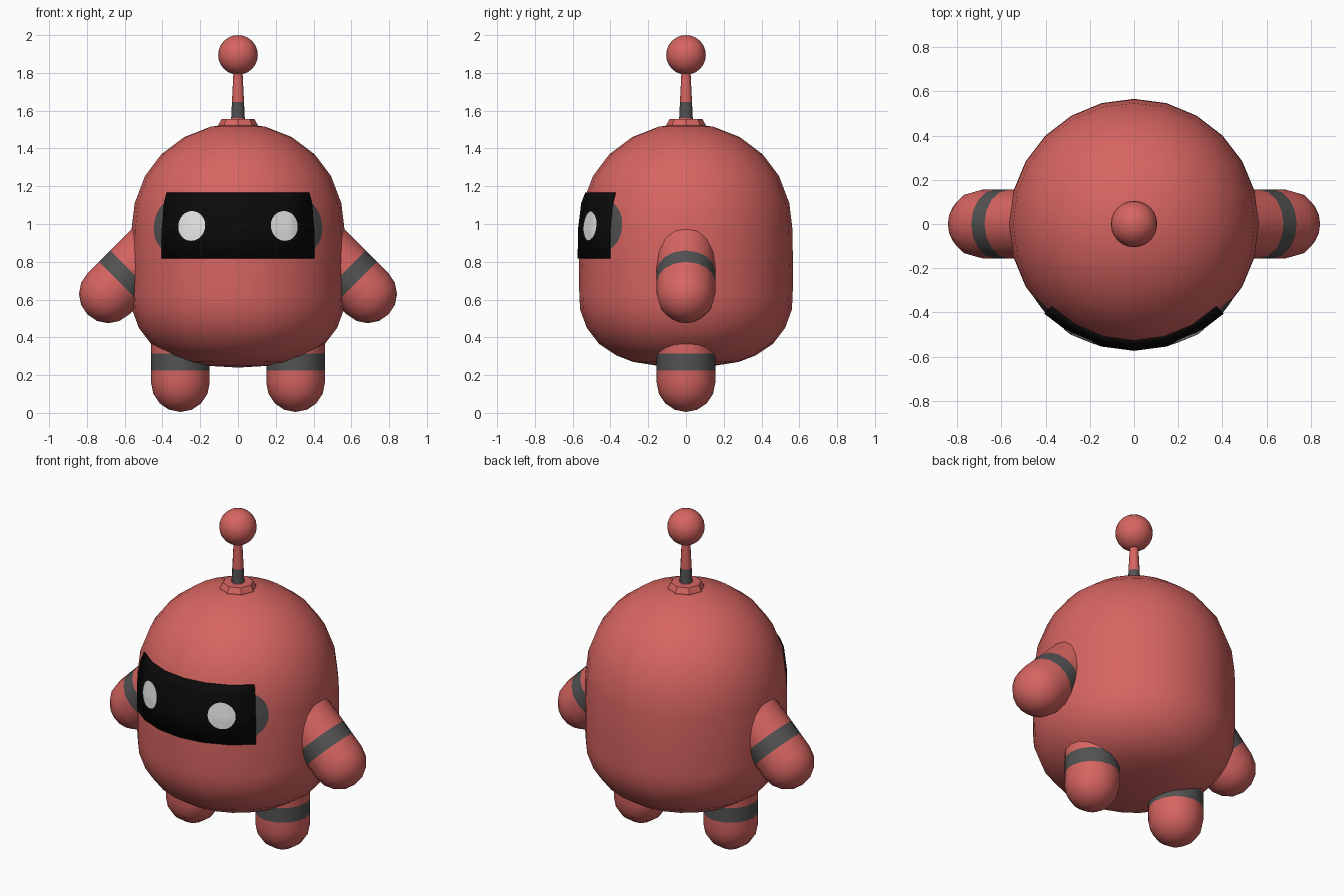
import bpy, bmesh, math

cube = bpy.data.objects.get("Cube")
if cube:
    bpy.data.objects.remove(cube, do_unlink=True)


def material(name, rgb):
    m = bpy.data.materials.new(name)
    m.use_nodes = True
    m.diffuse_color = (*rgb, 1)
    m.node_tree.nodes["Principled BSDF"].inputs["Base Color"].default_value = (*rgb, 1)
    return m


RED = material("coral red", (0.68, 0.13, 0.12))
GREY = material("dark grey", (0.085, 0.085, 0.085))
BLACK = material("black", (0.003, 0.003, 0.003))
WHITE = material("white", (0.8, 0.8, 0.8))


def finish(name, bm, mats, smooth=None):
    """Turn a bmesh into an object; smooth is an edge angle in degrees."""
    mesh = bpy.data.meshes.new(name)
    bmesh.ops.recalc_face_normals(bm, faces=bm.faces)
    bm.to_mesh(mesh)
    bm.free()
    for m in mats:
        mesh.materials.append(m)
    ob = bpy.data.objects.new(name, mesh)
    bpy.context.collection.objects.link(ob)
    if smooth:
        bpy.ops.object.select_all(action="DESELECT")
        ob.select_set(True)
        bpy.context.view_layer.objects.active = ob
        bpy.ops.object.shade_smooth_by_angle(angle=math.radians(smooth))
    return ob


def lathe(name, profile, sides, mats, smooth=None, band=None):
    """Spin (radius, z) points round z; segment number `band` gets material 1."""
    bm = bmesh.new()
    rings = []
    for r, z in profile:
        if r == 0:
            rings.append([bm.verts.new((0, 0, z))] * sides)
        else:
            rings.append([bm.verts.new((r * math.sin(a), -r * math.cos(a), z))
                          for a in (2 * math.pi * i / sides for i in range(sides))])
    for k, (lo, hi) in enumerate(zip(rings, rings[1:])):
        for i in range(sides):
            j = (i + 1) % sides
            f = bm.faces.new(list(dict.fromkeys((lo[i], lo[j], hi[j], hi[i]))))
            f.material_index = int(k == band)
    for ring, (r, z) in ((rings[0], profile[0]), (rings[-1], profile[-1])):
        if r > 0:
            bm.faces.new(ring)
    return finish(name, bm, mats, smooth)


# Domed body
SIDES = 24
BODY = [(0, 0.24), (0.14, 0.248), (0.28, 0.27), (0.37, 0.305), (0.46, 0.365),
        (0.525, 0.45), (0.56, 0.545), (0.565, 0.62), (0.566, 0.78), (0.564, 0.97),
        (0.547, 1.11), (0.492, 1.255), (0.405, 1.37), (0.285, 1.46), (0.145, 1.515),
        (0, 1.535)]
lathe("body", BODY, SIDES, [RED], smooth=60)


def on_body(angle, z, lift):
    """Point just above the faceted body wall; angle 0 is the front."""
    for (r0, z0), (r1, z1) in zip(BODY, BODY[1:]):
        if z0 <= z <= z1:
            r = r0 + (r1 - r0) * (z - z0) / (z1 - z0) + lift
            break
    step = 2 * math.pi / SIDES
    r *= math.cos(step / 2) / math.cos(angle % step - step / 2)
    return r * math.sin(angle), -r * math.cos(angle), z


# Face visor wrapped round the front
bm = bmesh.new()
rows = [[bm.verts.new(on_body(math.radians(a), z, 0.008)) for a in range(-45, 46, 15)]
        for z in (0.817, 0.97, 1.11, 1.167)]
for lo, hi in zip(rows, rows[1:]):
    for i in range(len(lo) - 1):
        bm.faces.new((lo[i], lo[i + 1], hi[i + 1], hi[i]))
visor = finish("visor", bm, [BLACK], smooth=30)
solid = visor.modifiers.new("thickness", "SOLIDIFY")
solid.thickness, solid.offset = 0.008, -1


def curved_disc(name, degrees, z, radius, lift, mat):
    """Round plate that follows the body wall."""
    bm = bmesh.new()
    n, rings = 24, []
    centre = bm.verts.new(on_body(math.radians(degrees), z, lift))
    for k in (1, 2, 3, 4):
        r = radius * k / 4
        rings.append([bm.verts.new(on_body(math.radians(degrees) + r * math.cos(t) / 0.565,
                                           z + r * math.sin(t), lift))
                      for t in (2 * math.pi * i / n for i in range(n))])
    for i in range(n):
        j = (i + 1) % n
        bm.faces.new((centre, rings[0][i], rings[0][j]))
        for lo, hi in zip(rings, rings[1:]):
            bm.faces.new((lo[i], hi[i], hi[j], lo[j]))
    return finish(name, bm, [mat], smooth=30)


def limb(name, length, band):
    """Round-ended limb with a grey band; its tip sphere centre is the origin."""
    r = 0.155
    prof = [(r * math.sin(math.radians(a)), -r * math.cos(math.radians(a)))
            for a in (0, 22.5, 45, 67.5, 90)]
    prof += [(r, band[0]), (r, band[1]), (r, length)]
    return lathe(name, prof, 16, [RED, GREY], smooth=35, band=5)


# Paired parts
for side, s in (("left", 1), ("right", -1)):
    curved_disc(side + "_ear_disc", s * 39.2, 0.99, 0.135, 0.003, GREY)
    curved_disc(side + "_eye", s * 25.7, 0.99, 0.079, 0.012, WHITE)
    leg = limb(side + "_leg", 0.26, (0.065, 0.155))
    leg.location = (s * 0.305, 0, 0.16)
    arm = limb(side + "_arm", 0.36, (0.085, 0.17))
    arm.location = (s * 0.687, 0, 0.63)
    arm.rotation_euler = (0, -s * math.radians(45), 0)

# Antenna
lathe("antenna_base", [(0.103, 1.50), (0.103, 1.527), (0.086, 1.557)], 8, [RED])
lathe("antenna_rod", [(0.037, 1.54), (0.036, 1.56), (0.032, 1.645), (0.023, 1.83)], 12,
      [RED, GREY], smooth=40, band=1)
ball = [(0.105 * math.sin(math.pi * k / 12), 1.895 - 0.105 * math.cos(math.pi * k / 12))
        for k in range(1, 12)]
lathe("antenna_ball", [(0, 1.79)] + ball + [(0, 2.0)], 24, [RED], smooth=40)
